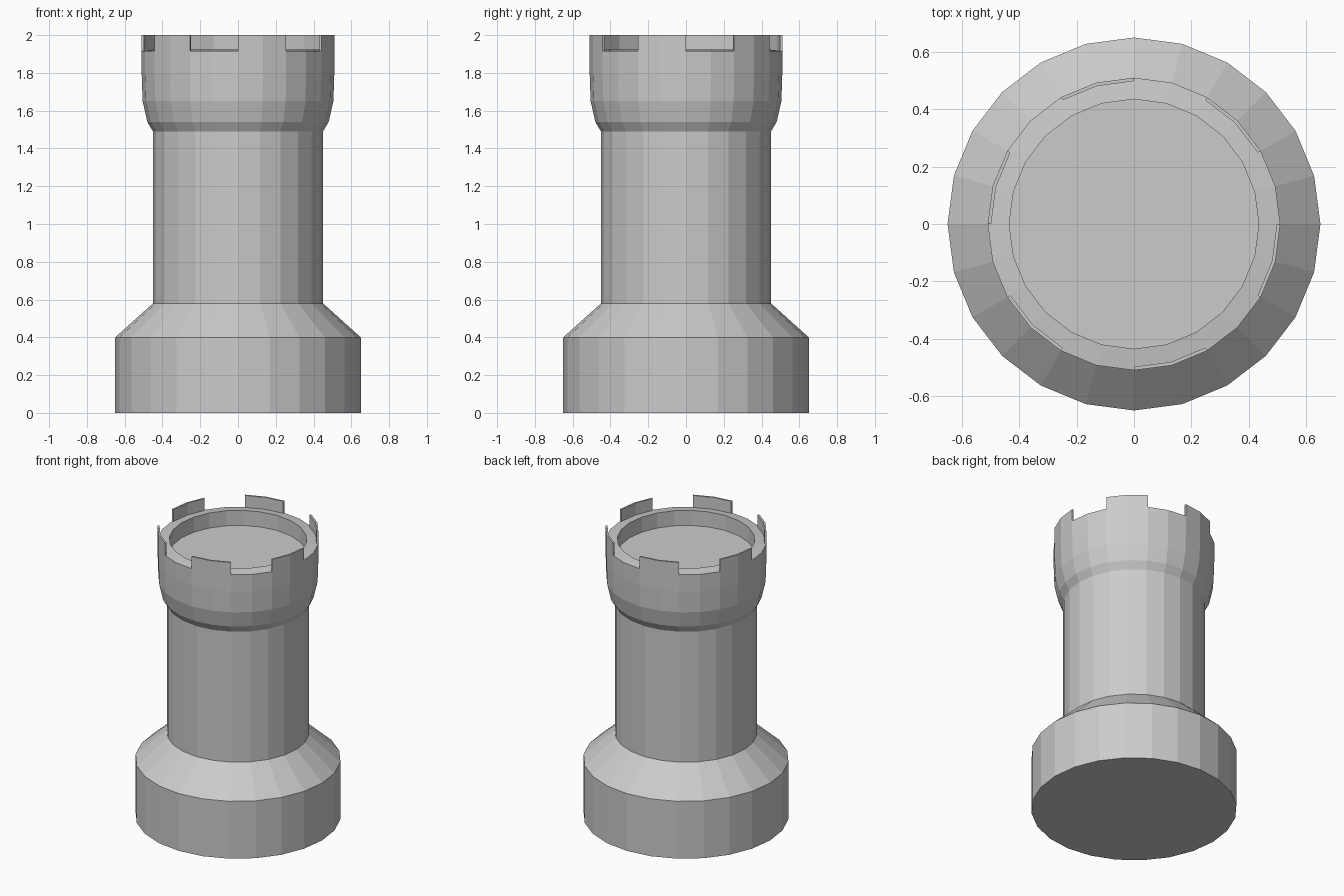
import bpy, bmesh
from math import cos, sin, radians

if "Cube" in bpy.data.objects:
    bpy.data.objects.remove(bpy.data.objects["Cube"])

SIDES = 24


def make_object(name, bm):
    bmesh.ops.recalc_face_normals(bm, faces=bm.faces)
    mesh = bpy.data.meshes.new(name)
    bm.to_mesh(mesh)
    bm.free()
    obj = bpy.data.objects.new(name, mesh)
    bpy.context.collection.objects.link(obj)
    return obj


def ring_point(r, z, i):
    a = radians(360 / SIDES * i)
    return (r * cos(a), r * sin(a), z)


def lathe(name, profile):
    """Revolve (radius, z) points and cap both ends."""
    bm = bmesh.new()
    rings = [[bm.verts.new(ring_point(r, z, i)) for i in range(SIDES)]
             for r, z in profile]
    for low, high in zip(rings, rings[1:]):
        for i in range(SIDES):
            j = (i + 1) % SIDES
            bm.faces.new((low[i], low[j], high[j], high[i]))
    bm.faces.new(rings[0])
    bm.faces.new(rings[-1])
    return make_object(name, bm)


# Foot, column and flared head with a sunken top, as one turned solid
lathe("tower_body", [
    (0.65, 0), (0.65, 0.40), (0.45, 0.58),
    (0.45, 1.49), (0.48, 1.54), (0.505, 1.65), (0.51, 1.80),
    (0.51, 1.915), (0.435, 1.925), (0.435, 1.82)])

# Six thin battlements, each two facets wide
bm = bmesh.new()
for start in range(2, SIDES, 4):
    columns = [[bm.verts.new(ring_point(r, z, start + k))
                for r, z in ((0.51, 1.915), (0.51, 2.0), (0.498, 2.0), (0.498, 1.915))]
               for k in range(3)]
    for a, b in zip(columns, columns[1:]):
        for i in range(4):
            j = (i + 1) % 4
            bm.faces.new((a[i], a[j], b[j], b[i]))
    bm.faces.new(columns[0])
    bm.faces.new(columns[-1])
make_object("battlements", bm)
